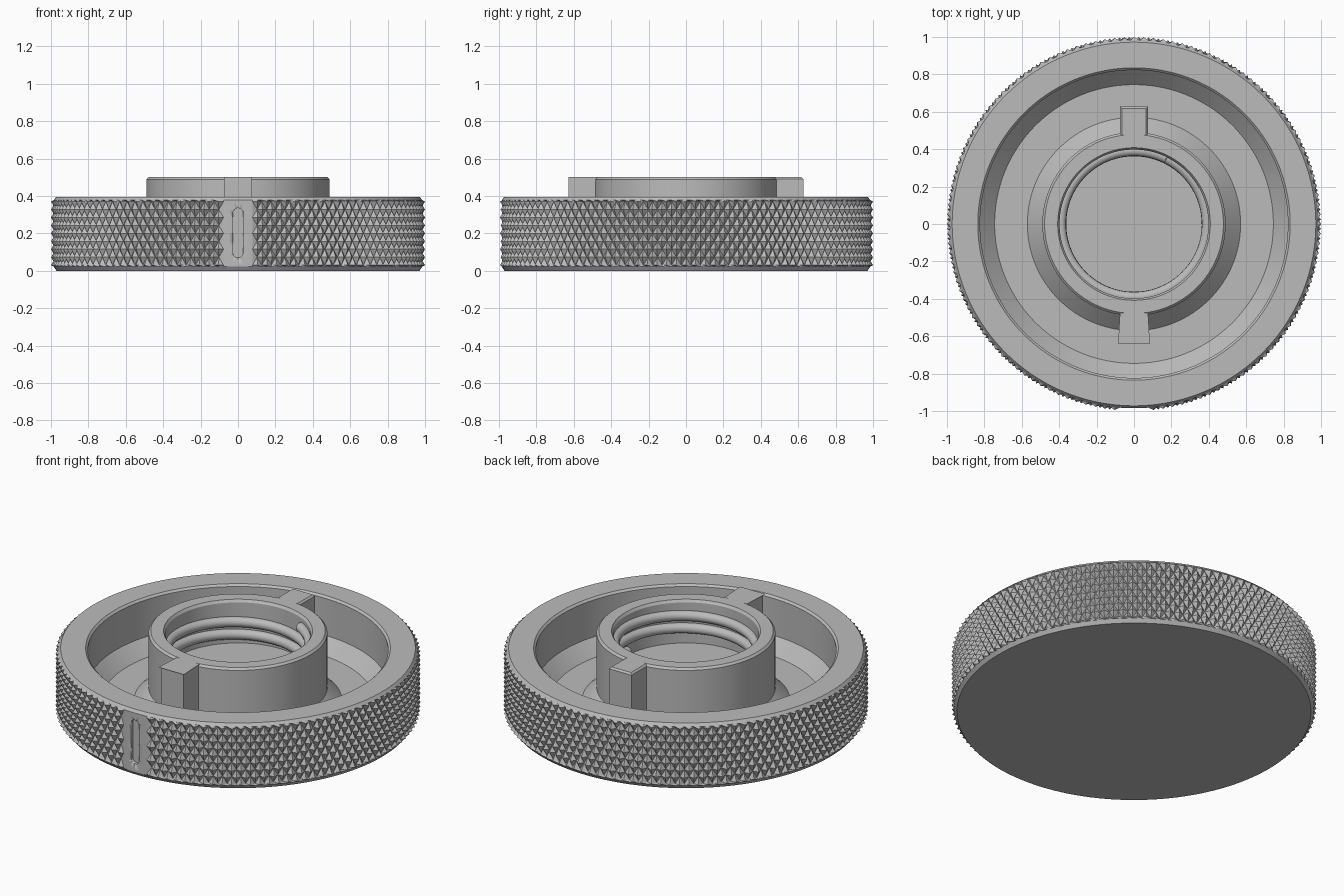
import bpy, bmesh
from math import sin, cos, pi

cube = bpy.data.objects.get("Cube")
if cube:
    bpy.data.objects.remove(cube, do_unlink=True)

grey = bpy.data.materials.new("plain_grey")
grey.use_nodes = True
grey.diffuse_color = (0.5, 0.5, 0.5, 1)
grey.node_tree.nodes["Principled BSDF"].inputs["Base Color"].default_value = (0.5, 0.5, 0.5, 1)

SEGS = 240
FRONT = SEGS * 3 // 4      # column that faces -y
PEAK, VALLEY, PAD = 1.0, 0.975, 0.985


def finish(bm, name, angle=15):
    bmesh.ops.recalc_face_normals(bm, faces=bm.faces)
    mesh = bpy.data.meshes.new(name)
    bm.to_mesh(mesh)
    bm.free()
    obj = bpy.data.objects.new(name, mesh)
    bpy.context.collection.objects.link(obj)
    mesh.materials.append(grey)
    select(obj)
    bpy.ops.object.shade_smooth_by_angle(angle=angle * pi / 180)
    return obj


def select(obj):
    bpy.ops.object.select_all(action='DESELECT')
    obj.select_set(True)
    bpy.context.view_layer.objects.active = obj


def knurl_radius(i, j):
    if abs(i - FRONT) <= 3:
        return PAD
    return PEAK if (i + j) % 2 == 0 else VALLEY


def lathe(profile, name):
    """Revolve (radius, z) points; a radius of 'k0', 'k1'... marks a knurled row."""
    bm = bmesh.new()
    rings = []
    for r, z in profile:
        if r == 0:
            rings.append([bm.verts.new((0, 0, z))] * SEGS)
            continue
        ring = []
        for i in range(SEGS):
            rad = knurl_radius(i, int(r[1:])) if isinstance(r, str) else r
            a = 2 * pi * i / SEGS
            ring.append(bm.verts.new((rad * cos(a), rad * sin(a), z)))
        rings.append(ring)
    for n in range(len(rings) - 1):
        low, high = rings[n], rings[n + 1]
        knurled = all(isinstance(profile[m][0], str) for m in (n, n + 1))
        for i in range(SEGS):
            k = (i + 1) % SEGS
            a, b, c, d = low[i], low[k], high[k], high[i]
            if knurled:
                # split each cell along its groove
                j = int(profile[n][0][1:])
                if (i + j) % 2 == 0:
                    tris = ((a, b, d), (b, c, d))
                else:
                    tris = ((a, b, c), (a, c, d))
                for t in tris:
                    bm.faces.new(t)
            elif a is b:
                bm.faces.new((a, c, d))
            elif c is d:
                bm.faces.new((a, b, c))
            else:
                bm.faces.new((a, b, c, d))
    return finish(bm, name)


# Knurled cap body with an annular recess
ROWS = 8
knurl = [(f"k{j}", 0.03 + 0.34 * j / ROWS) for j in range(ROWS + 1)]
body = lathe([(0, 0), (0.97, 0), (0.985, 0.022)] + knurl
             + [(0.985, 0.378), (0.972, 0.395), (0.835, 0.395), (0.823, 0.383),
                (0.823, 0.16), (0.745, 0.08), (0, 0.08)], "cap_body")

# Index slot cut into the smooth front pad
bm = bmesh.new()
outline = []
for n in range(26):
    a = pi * (n % 13) / 12 + (pi if n > 12 else 0)
    mid = 0.097 if n > 12 else 0.308
    outline.append(bm.verts.new((0.027 * cos(a), -1.05, mid + 0.027 * sin(a))))
face = bm.faces.new(outline)
extruded = bmesh.ops.extrude_face_region(bm, geom=[face])
moved = [v for v in extruded["geom"] if isinstance(v, bmesh.types.BMVert)]
bmesh.ops.translate(bm, verts=moved, vec=(0, 0.085, 0))
cutter = finish(bm, "slot_cutter")
cutter.hide_render = True
cut = body.modifiers.new("index_slot", 'BOOLEAN')
cut.operation = 'DIFFERENCE'
cut.solver = 'EXACT'
cut.object = cutter
select(body)
bpy.ops.object.modifier_apply(modifier=cut.name)
bpy.data.objects.remove(cutter, do_unlink=True)

# Central hub with a flared foot and blind bore
lathe([(0, 0.24), (0.398, 0.24), (0.398, 0.485), (0.408, 0.5), (0.478, 0.5),
       (0.49, 0.488), (0.49, 0.16), (0.575, 0.075), (0, 0.075)], "threaded_hub")

# Rounded internal thread
curve = bpy.data.curves.new("internal_thread", 'CURVE')
curve.dimensions = '3D'
curve.bevel_depth = 0.03
curve.bevel_resolution = 3
curve.use_fill_caps = True
spline = curve.splines.new('POLY')
steps = 210
spline.points.add(steps - 1)
for n, p in enumerate(spline.points):
    a = 2 * pi * n / 96
    p.co = (0.392 * cos(a), 0.392 * sin(a), 0.27 + 0.075 * n / 96, 1)
thread = bpy.data.objects.new("internal_thread", curve)
bpy.context.collection.objects.link(thread)
curve.materials.append(grey)
select(thread)
bpy.ops.object.convert(target='MESH')
bpy.ops.object.shade_smooth_by_angle(angle=pi / 4)

# Locking lugs on the front and back of the hub
for side, name in ((-1, "front_lug"), (1, "back_lug")):
    bm = bmesh.new()
    bmesh.ops.create_cube(bm, size=1)
    for v in bm.verts:
        v.co = (v.co.x * 0.15, side * (0.552 + v.co.y * 0.152), 0.287 + v.co.z * 0.426)
    top = [e for e in bm.edges if all(v.co.z > 0.4 for v in e.verts)
           and any(abs(v.co.y) > 0.6 for v in e.verts)]
    bmesh.ops.bevel(bm, geom=top, offset=0.01, segments=1, affect='EDGES')
    finish(bm, name)
